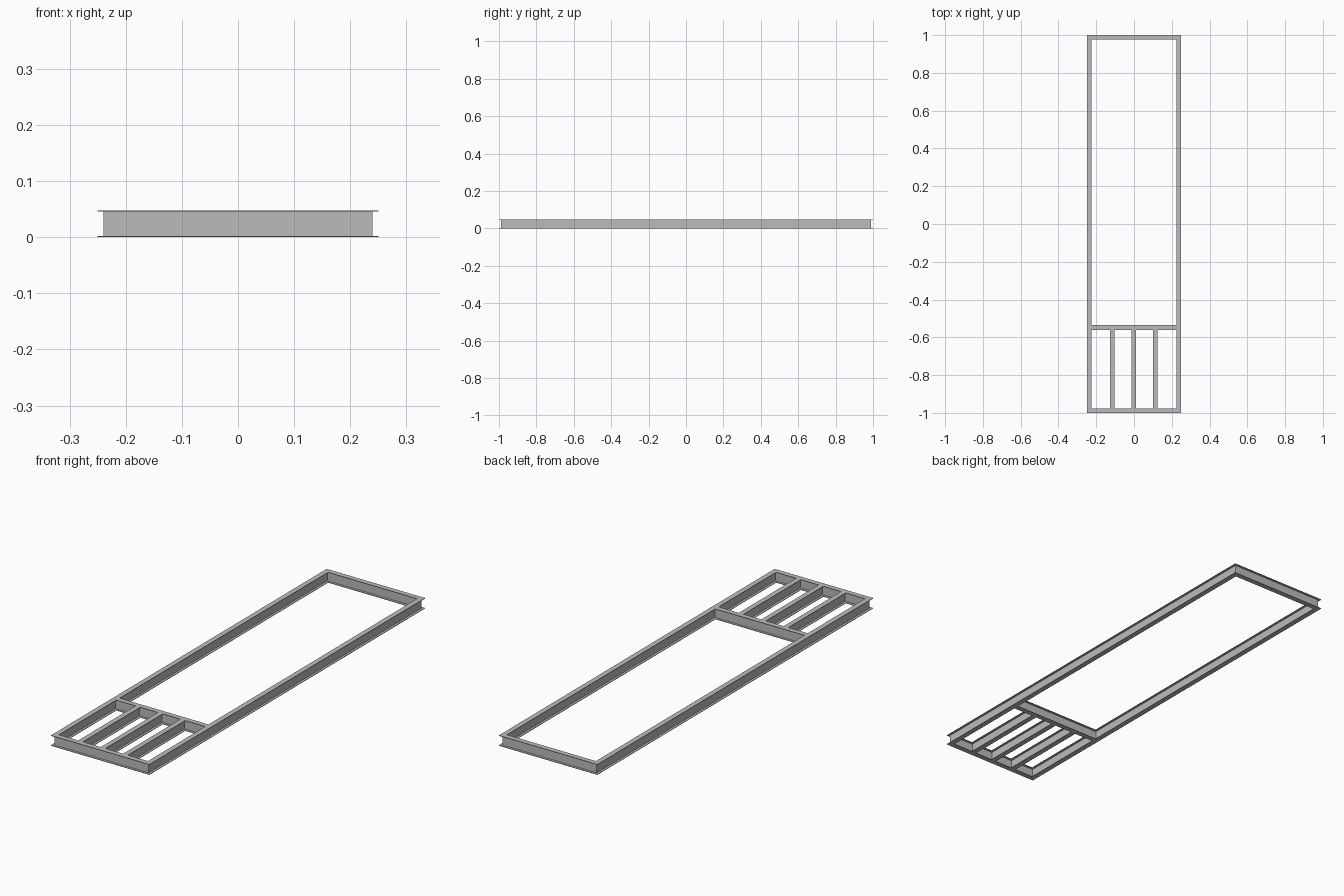
import bpy
import bmesh
from mathutils import Matrix, Vector

cube = bpy.data.objects.get("Cube")
if cube:
    bpy.data.objects.remove(cube)

steel = bpy.data.materials.new("grey steel")
steel.use_nodes = True
GREY = (0.5, 0.5, 0.5, 1)
steel.diffuse_color = GREY
steel.node_tree.nodes["Principled BSDF"].inputs["Base Color"].default_value = GREY

HEIGHT, FLANGE, PLATE, WEB = 0.048, 0.024, 0.0025, 0.003
HALF = FLANGE / 2
SIDE_X, END_Y, CROSS_Y = 0.25 - HALF, 1 - HALF, -0.548


def add_box(bm, low, high):
    low, high = Vector(low), Vector(high)
    matrix = Matrix.Translation((low + high) / 2) @ Matrix.Diagonal((*(high - low), 1))
    bmesh.ops.create_cube(bm, size=1, matrix=matrix)


def i_beam(name, axis, offset, start, end, flange_trim, web_trim):
    """Upright I-beam along axis 0 (x) or 1 (y); trims shorten both ends."""
    bm = bmesh.new()

    def plate(half_width, trim, z0, z1):
        a, b = (start + trim, offset - half_width), (end - trim, offset + half_width)
        if axis == 1:
            a, b = a[::-1], b[::-1]
        add_box(bm, (*a, z0), (*b, z1))

    plate(HALF, flange_trim, 0, PLATE)
    plate(WEB / 2, web_trim, PLATE, HEIGHT - PLATE)
    plate(HALF, flange_trim, HEIGHT - PLATE, HEIGHT)
    mesh = bpy.data.meshes.new(name)
    bm.to_mesh(mesh)
    bm.free()
    mesh.materials.append(steel)
    obj = bpy.data.objects.new(name, mesh)
    bpy.context.collection.objects.link(obj)


# Long side rails
for side, x in (("left", SIDE_X), ("right", -SIDE_X)):
    i_beam(side + "_rail", 1, x, -1, 1, 0, HALF - WEB / 2)

# Beams across, butted between the rails
for name, y in (("front_beam", -END_Y), ("cross_beam", CROSS_Y), ("back_beam", END_Y)):
    i_beam(name, 0, y, -SIDE_X, SIDE_X, HALF, WEB / 2)

# Short joists between the front and cross beams
for name, x in (("right_joist", -0.116), ("middle_joist", -0.002), ("left_joist", 0.112)):
    i_beam(name, 1, x, -END_Y, CROSS_Y, HALF, WEB / 2)
